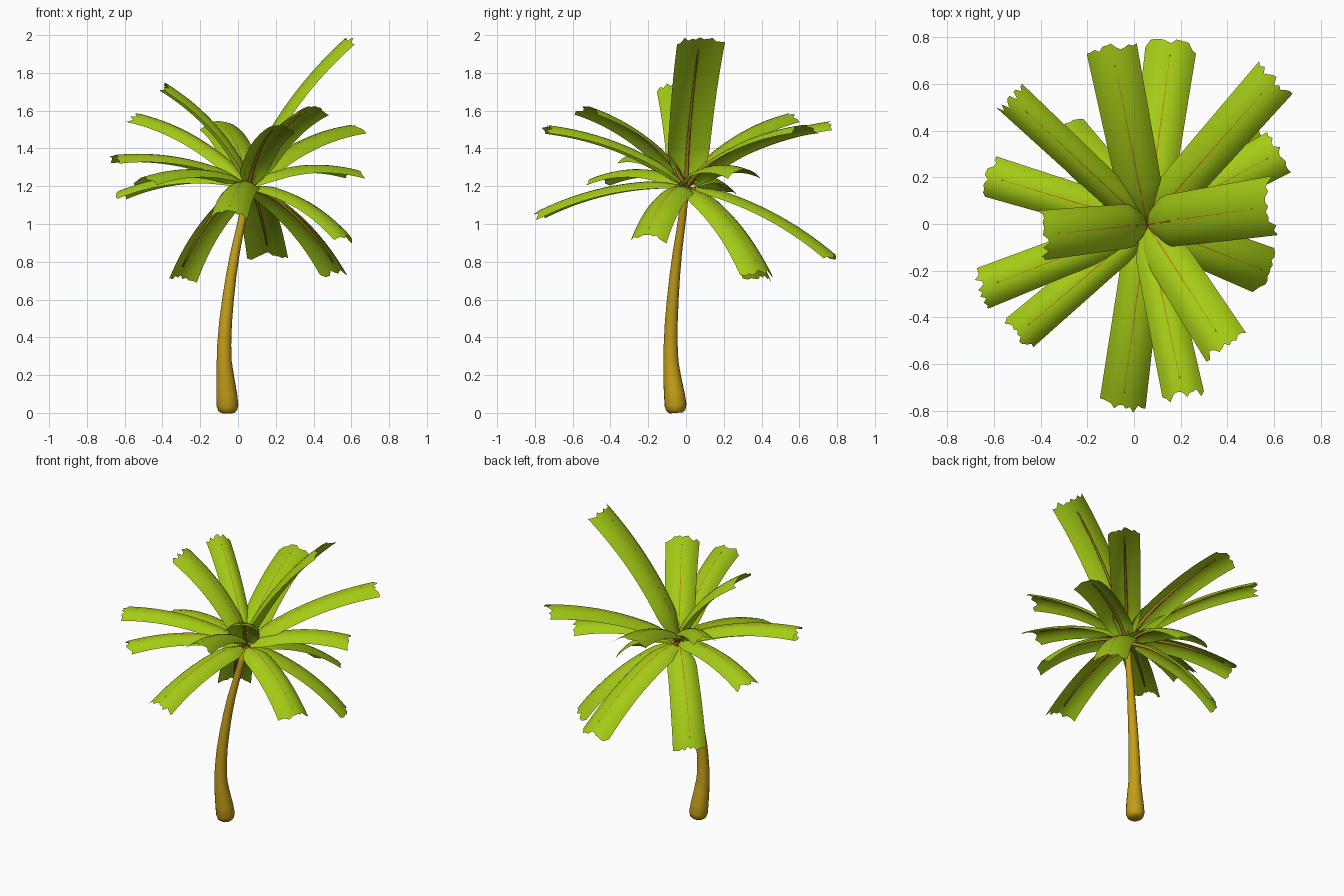
import bpy, bmesh, math, random
from mathutils import Vector

if "Cube" in bpy.data.objects:
    bpy.data.objects.remove(bpy.data.objects["Cube"])

random.seed(4)
UP = Vector((0, 0, 1))


def material(name, rgb):
    m = bpy.data.materials.new(name)
    m.diffuse_color = (*rgb, 1)
    m.use_nodes = True
    m.node_tree.nodes["Principled BSDF"].inputs["Base Color"].default_value = m.diffuse_color
    return m


BARK = material("bark", (0.55, 0.34, 0.01))
RIB = material("rib", (0.48, 0.25, 0.01))
GREEN = material("leaf", (0.37, 0.6, 0.008))


def finish(name, bm, mat):
    for f in bm.faces:
        f.smooth = True
    me = bpy.data.meshes.new(name)
    bm.to_mesh(me)
    bm.free()
    me.materials.append(mat)
    ob = bpy.data.objects.new(name, me)
    bpy.context.collection.objects.link(ob)
    return ob


def tube(name, points, radii, sides, mat):
    """Capped tube along a path, with a radius for each point."""
    bm = bmesh.new()
    rings = []
    for i, p in enumerate(points):
        t = (points[min(i + 1, len(points) - 1)] - points[max(i - 1, 0)]).normalized()
        ref = Vector((0, 1, 0)) if abs(t.z) > 0.85 else UP
        u = ref.cross(t).normalized()
        v = t.cross(u)
        angles = [2 * math.pi * k / sides for k in range(sides)]
        rings.append([bm.verts.new(p + (u * math.cos(a) + v * math.sin(a)) * radii[i])
                      for a in angles])
    for a, b in zip(rings, rings[1:]):
        for k in range(sides):
            n = (k + 1) % sides
            bm.faces.new((a[k], a[n], b[n], b[k]))
    bm.faces.new(rings[0][::-1])
    bm.faces.new(rings[-1])
    return finish(name, bm, mat)


# Trunk: swollen foot, gentle S bend, thin top
trunk = [(-.055, -.052, .0, .035), (-.055, -.053, .012, .05), (-.056, -.055, .04, .058),
         (-.06, -.062, .1, .055), (-.067, -.072, .18, .048), (-.073, -.08, .27, .04),
         (-.073, -.081, .36, .037), (-.066, -.078, .48, .034), (-.053, -.07, .6, .031),
         (-.037, -.06, .72, .028), (-.017, -.047, .84, .025), (.008, -.03, .96, .022),
         (.034, -.014, 1.08, .02), (.058, 0, 1.2, .019)]
tube("trunk", [Vector(p[:3]) for p in trunk], [p[3] for p in trunk], 20, BARK)

# Leaves: tip x, y, z and width
LEAVES = [(-.10, .775, 1.50, .22), (.16, .765, .80, .22), (.61, .63, 1.48, .20),
          (.625, .31, 1.24, .20), (.61, .08, 1.96, .255), (.56, -.20, .90, .21),
          (.40, -.535, 1.58, .21), (.215, -.75, 1.48, .18), (-.05, -.78, 1.02, .20),
          (-.50, -.475, 1.20, .17), (-.66, -.28, 1.32, .18), (-.62, .205, 1.13, .18),
          (-.535, .55, 1.54, .15), (-.41, -.05, 1.71, .215), (-.295, .38, .69, .21),
          (.515, .38, .71, .22)]
BASE = Vector((.055, 0, 1.185))
SAG, ARCH = .055, .045


def leaf(index, x, y, z, width):
    tip = Vector((x, y, z))
    chord = tip - BASE
    side = UP.cross(chord).normalized()          # left of the growing direction
    ctrl = (BASE + tip) / 2 + chord.cross(side).normalized() * 2 * SAG

    def frame(t):
        p = BASE * (1 - t) ** 2 + ctrl * 2 * t * (1 - t) + tip * t * t
        f = ((ctrl - BASE) * (1 - t) + (tip - ctrl) * t).normalized()
        return p, f.cross(side).normalized()

    def taper(t):
        return min(.84 + .16 * t, .25 + 3.2 * t)

    # blade: arched strip with a ragged end
    cols, rows = 12, 16
    ragged = [random.uniform(-.035, .008) for _ in range(cols + 1)]
    bm = bmesh.new()
    grid = []
    for i in range(rows + 1):
        line = []
        for j in range(cols + 1):
            s = 2 * j / cols - 1
            t = .06 + .94 * i / rows + (ragged[j] if i == rows else 0)
            p, n = frame(t)
            k = taper(t)
            line.append(bm.verts.new(p + side * s * k * width / 2
                                     + n * ARCH * k * (1 - abs(s) ** 2.4)))
        grid.append(line)
    for a, b in zip(grid, grid[1:]):
        for j in range(cols):
            bm.faces.new((a[j], b[j], b[j + 1], a[j + 1]))
    finish(f"leaf_{index}", bm, GREEN)

    # midrib and stem, just under the blade
    pts, radii = [], []
    for i in range(13):
        t = .9 * i / 12
        p, n = frame(t)
        pts.append(p + n * (ARCH * taper(t) - .009 + .006 * t))
        radii.append(.011 - .007 * i / 12)
    tube(f"leaf_rib_{index}", pts, radii, 8, RIB)


for i, args in enumerate(LEAVES, 1):
    leaf(i, *args)
